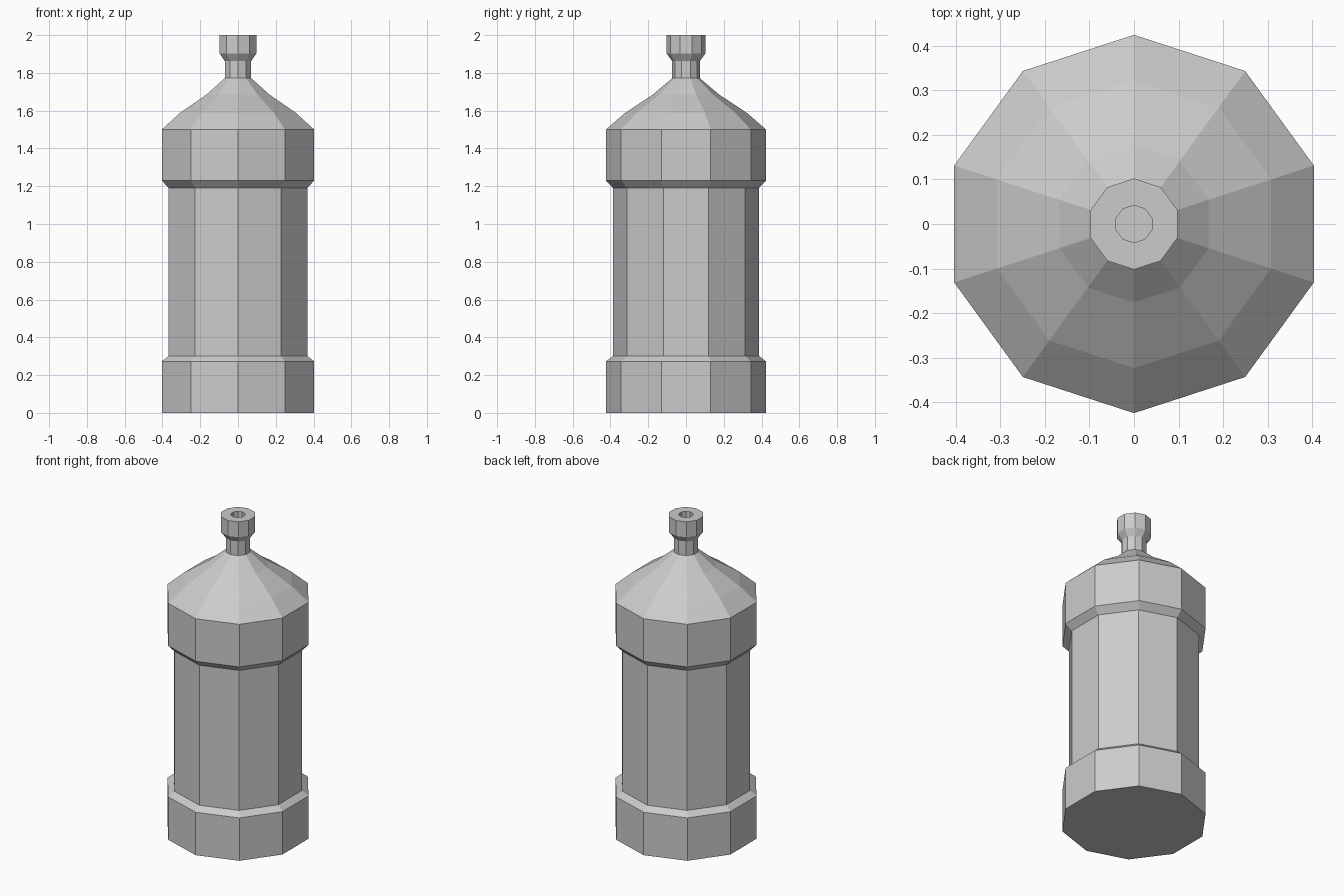
import bpy
import bmesh
from math import cos, sin, tau

SIDES = 10

cube = bpy.data.objects.get("Cube")
if cube:
    bpy.data.objects.remove(cube, do_unlink=True)

grey = bpy.data.materials.new("plain grey")
grey.use_nodes = True
colour = (0.6, 0.6, 0.6, 1)
grey.diffuse_color = colour
grey.node_tree.nodes["Principled BSDF"].inputs["Base Color"].default_value = colour


def lathe(name, profile, cap_start=False, cap_end=False):
    """Turn a (radius, height) profile into a flat-sided shell with corners on the y axis."""
    bm = bmesh.new()
    rings = []
    for r, z in profile:
        rings.append([bm.verts.new((r * sin(tau * i / SIDES), -r * cos(tau * i / SIDES), z))
                      for i in range(SIDES)])
    for low, high in zip(rings, rings[1:]):
        for i in range(SIDES):
            j = (i + 1) % SIDES
            bm.faces.new((low[i], low[j], high[j], high[i]))
    if cap_start:
        bm.faces.new(rings[0][::-1])
    if cap_end:
        bm.faces.new(rings[-1])
    mesh = bpy.data.meshes.new(name)
    bm.to_mesh(mesh)
    bm.free()
    mesh.materials.append(grey)
    obj = bpy.data.objects.new(name, mesh)
    bpy.context.collection.objects.link(obj)
    return obj


WIDE, BODY, NECK, RIM, HOLE = 0.424, 0.386, 0.073, 0.102, 0.042

# Base band with a bevelled top edge
lathe("base_band", [(WIDE, 0), (WIDE, 0.272), (BODY, 0.302)], cap_start=True)

# Straight main body
lathe("body", [(BODY, 0.302), (BODY, 1.19)])

# Upper band and curved shoulder
lathe("shoulder", [(BODY, 1.19), (WIDE, 1.23), (WIDE, 1.5), (0.323, 1.588),
                   (0.176, 1.685), (NECK, 1.772)])

# Neck, flared rim and recessed opening
lathe("nozzle", [(NECK, 1.772), (NECK, 1.862), (RIM, 1.902), (RIM, 2.0),
                 (HOLE, 2.0), (HOLE, 1.9)], cap_end=True)
